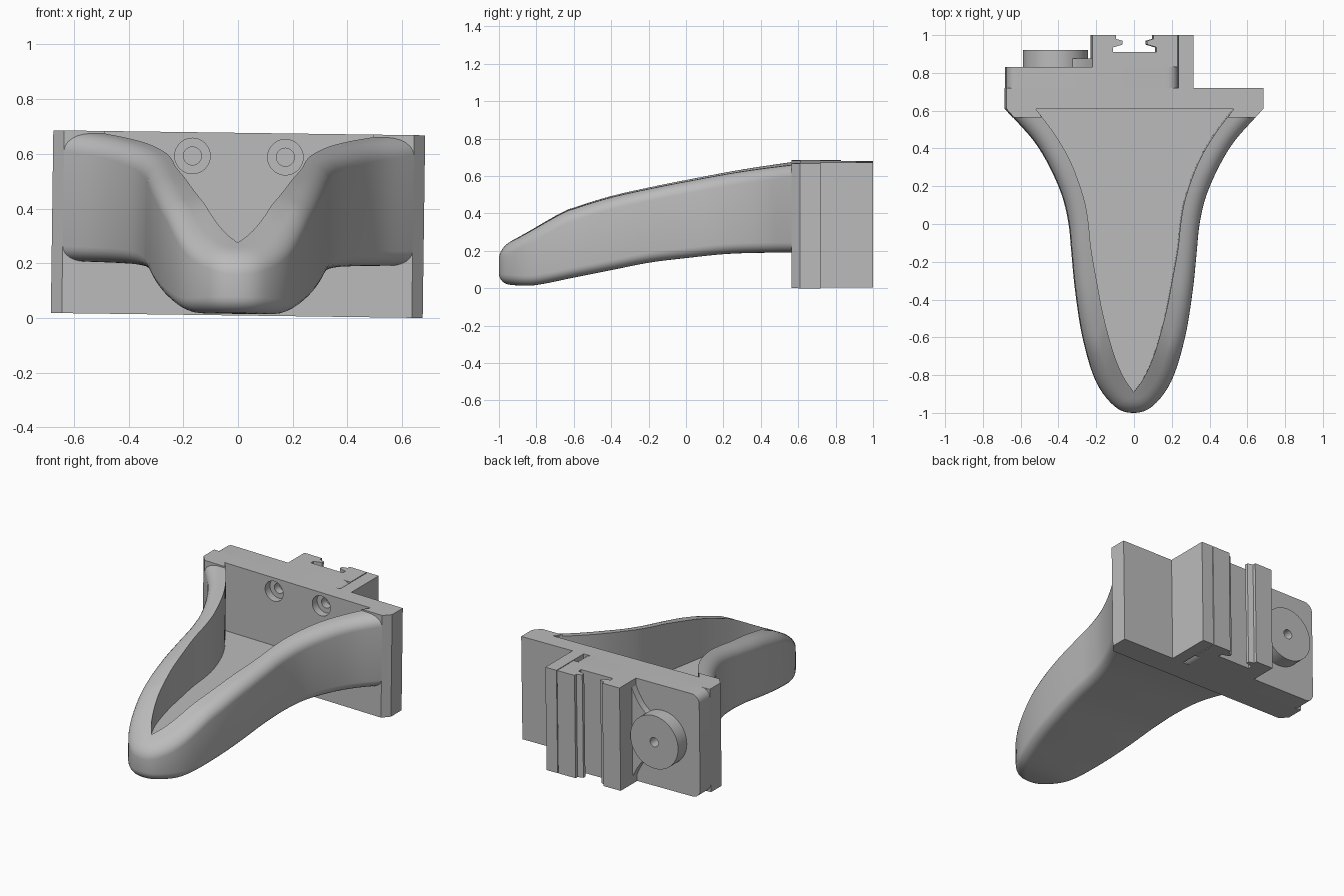
import bpy, bmesh, math
from mathutils import Matrix, Vector

if "Cube" in bpy.data.objects:
    bpy.data.objects.remove(bpy.data.objects["Cube"])

grey = bpy.data.materials.new("plain grey")
grey.use_nodes = True
COLOUR = (0.5, 0.5, 0.5, 1)
grey.diffuse_color = COLOUR
grey.node_tree.nodes["Principled BSDF"].inputs["Base Color"].default_value = COLOUR

LOW, HIGH = 0.009, 0.677      # plate bottom and top
FRONT, WALL, BACK, PAD, REAR = 0.565, 0.61, 0.72, 0.83, 1.0
FLOOR = 0.235
parts = []


def finish(name, bm, smooth=False):
    bmesh.ops.recalc_face_normals(bm, faces=bm.faces)
    mesh = bpy.data.meshes.new(name)
    bm.to_mesh(mesh)
    bm.free()
    mesh.materials.append(grey)
    ob = bpy.data.objects.new(name, mesh)
    bpy.context.collection.objects.link(ob)
    parts.append(ob)
    if smooth:
        activate(ob)
        bpy.ops.object.shade_smooth_by_angle(angle=math.radians(35))
    return ob


def activate(ob):
    bpy.ops.object.select_all(action='DESELECT')
    ob.select_set(True)
    bpy.context.view_layer.objects.active = ob


def prism(name, pts, a, b, axis='z', smooth=False):
    """Extrude a flat outline along z (points are x, y) or y (points are x, z)."""
    bm = bmesh.new()
    place = (lambda p, d: (p[0], p[1], d)) if axis == 'z' else (lambda p, d: (p[0], d, p[1]))
    lo = [bm.verts.new(place(p, a)) for p in pts]
    hi = [bm.verts.new(place(p, b)) for p in pts]
    bm.faces.new(lo)
    bm.faces.new(hi)
    for i in range(len(pts)):
        j = (i + 1) % len(pts)
        bm.faces.new((lo[i], lo[j], hi[j], hi[i]))
    return finish(name, bm, smooth)


def circle(x, z, r, n=40):
    return [(x + r * math.cos(2 * math.pi * i / n), z + r * math.sin(2 * math.pi * i / n))
            for i in range(n)]


def box(x0, x1, y0, y1):
    return [(x0, y0), (x1, y0), (x1, y1), (x0, y1)]


def drill(targets, x, z, r, y0, y1):
    cutter = prism("cutter", circle(x, z, r), y0, y1, 'y')
    parts.remove(cutter)
    for ob in targets:
        activate(ob)
        mod = ob.modifiers.new("hole", 'BOOLEAN')
        mod.operation, mod.solver, mod.object = 'DIFFERENCE', 'EXACT', cutter
        bpy.ops.object.modifier_apply(modifier=mod.name)
    bpy.data.objects.remove(cutter)


def spline(pts, steps, first=None):
    """Smooth curve through the points."""
    p = [Vector(q) for q in pts]
    p = [Vector(first) if first else 2 * p[0] - p[1]] + p + [2 * p[-1] - p[-2]]
    out = []
    for i in range(1, len(p) - 2):
        a, b, c, d = p[i - 1:i + 3]
        for s in range(steps):
            t = s / steps
            out.append(0.5 * (2 * b + (c - a) * t + (2 * a - 5 * b + 4 * c - d) * t * t
                              + (3 * b - a - 3 * c + d) * t ** 3))
    return out + [p[-2]]


def height(curve, y):
    for a, b in zip(curve, curve[1:]):
        if y <= b.x:
            return a.y + (b.y - a.y) * (y - a.x) / (b.x - a.x)
    return curve[-1].y


# Tray: rounded pointed shell, flat inside floor, curved underside
outer = spline([(0, -1), (.1, -.965), (.2, -.83), (.27, -.6), (.31, -.35), (.33, -.15),
                (.345, 0), (.38, .15), (.45, .31), (.53, .44), (.64, .565)], 5, (-.1, -.965))
inner = spline([(0, -.89), (.055, -.81), (.11, -.68), (.165, -.48), (.2, -.3), (.23, -.13),
                (.245, .01), (.27, .14), (.335, .32), (.42, .47), (.525, .61)], 5)
top = spline([(-1, .225), (-.89, .275), (-.67, .4), (-.58, .435), (-.4, .49), (-.2, .535),
              (0, .575), (.3, .63), (.62, .675)], 6)
under = spline([(-1, .022), (-.85, .015), (-.75, .028), (-.6, .06), (-.4, .1), (-.2, .14),
                (0, .165), (.25, .19), (.62, .2)], 6)


def inset(d):
    res = []
    for i, p in enumerate(outer):
        t = outer[min(i + 1, len(outer) - 1)] - outer[max(i - 1, 0)]
        t = Vector((1, 0)) if i == 0 else t.normalized()
        res.append(p + Vector((-t.y, t.x)) * d)
    return res


def ring(bm, half, z):
    full = [Vector((-p.x, p.y)) for p in reversed(half[1:])] + list(half)
    return [bm.verts.new((p.x, p.y, z(p.y))) for p in full]


bm = bmesh.new()
rings = []
STEPS = 6
for k in range(STEPS + 1):
    a = math.pi / 2 * k / STEPS
    lift = 0.055 * (1 - math.sin(a))
    rings.append(ring(bm, inset(0.06 * (1 - math.cos(math.pi / 2 - a))),
                      lambda y: height(under, y) + 0.055 * (1 - math.cos(a))))
for k in range(STEPS + 1):
    a = math.pi / 2 * k / STEPS
    rings.append(ring(bm, inset(0.075 * (1 - math.cos(a))),
                      lambda y: height(top, y) - 0.065 * (1 - math.sin(a))))
rings.append(ring(bm, inner, lambda y: height(top, y)))
rings.append(ring(bm, inner, lambda y: FLOOR))
for r, s in zip(rings, rings[1:]):
    for i in range(len(r) - 1):
        bm.faces.new((r[i], r[i + 1], s[i + 1], s[i]))
for r in (rings[0], rings[-1]):
    last = len(r) - 1
    mid = last // 2
    for i in range(mid - 1):
        bm.faces.new((r[i], r[i + 1], r[last - i - 1], r[last - i]))
    bm.faces.new((r[mid - 1], r[mid], r[mid + 1]))
finish("tray", bm, True)

# Mounting plate: back layer, chamfered front layer and two side cheeks
back_plate = prism("back_plate", box(-.68, .68, WALL, BACK), LOW, HIGH)
front_plate = prism("front_plate", [(-.64, FRONT), (.64, FRONT), (.68, WALL), (-.68, WALL)],
                    LOW, FLOOR - .002)
for side, label in ((1, "left"), (-1, "right")):
    prism(label + "_cheek", [(side * x, y) for x, y in
          ((.492, FRONT), (.64, FRONT), (.68, WALL), (.528, WALL))], FLOOR - .002, HIGH)

# Counterbored screw holes
for x in (-.17, .17):
    for z in (.59, .1):
        start = WALL if z > FLOOR else FRONT
        drill([back_plate, front_plate], x, z, .065, .5, start + .05)
        drill([back_plate], x, z, .033, .5, BACK - .01)

# Rounded rear pad
corner = .055
pad = []
for cx, cz, q in ((.23 - corner, HIGH - corner, 0), (-.68 + corner, HIGH - corner, 1),
                  (-.68 + corner, LOW + corner, 2), (.23 - corner, LOW + corner, 3)):
    for k in range(7):
        a = math.pi / 2 * (q + k / 6)
        pad.append((cx + corner * math.cos(a), cz + corner * math.sin(a)))
prism("rear_pad", pad, BACK, PAD, 'y', True)

# Upright rib and slotted rail with clip teeth
prism("rib", box(.23, .31, BACK, REAR), LOW, HIGH)
half_rail = [(.225, PAD), (.225, REAR), (.1, REAR), (.1, .98), (.065, .97), (.065, .95),
             (.115, .935), (.115, .91)]
prism("rail", half_rail + [(-x, y) for x, y in reversed(half_rail)], LOW, HIGH)

# Round boss with its flared web
CX, CZ = -.415, .343
boss = prism("boss", circle(CX, CZ, .172, 56), PAD, .92, 'y', True)
drill([boss], CX, CZ, .03, .8, .95)
flare = [(-.36 + .14 * k / 10, .14 + .16 * (k / 10) ** 2) for k in range(11)]
prism("boss_web", [(x, CZ + h) for x, h in flare] + [(x, CZ - h) for x, h in reversed(flare)],
      PAD, .875, 'y', True)

# Whole piece leans very slightly sideways
pivot = Matrix.Translation((0, 0, (LOW + HIGH) / 2))
lean = pivot @ Matrix.Rotation(.0135, 4, 'Y') @ pivot.inverted()
for ob in parts:
    ob.data.transform(lean)
